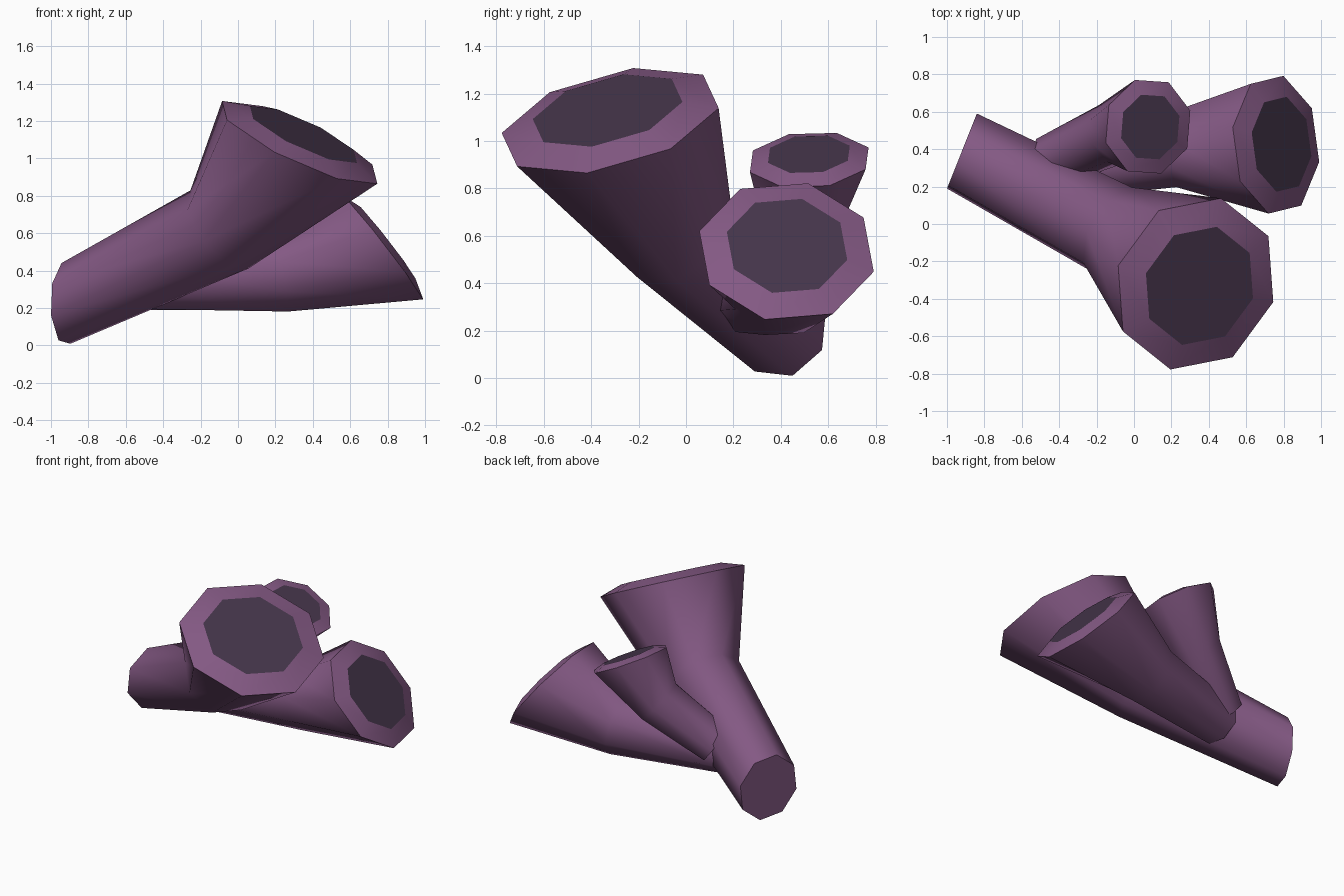
import bpy, bmesh, math
from mathutils import Vector

if "Cube" in bpy.data.objects:
    bpy.data.objects.remove(bpy.data.objects["Cube"])

SIDES = 8


def material(name, color):
    m = bpy.data.materials.new(name)
    m.diffuse_color = (*color, 1)
    m.use_nodes = True
    m.node_tree.nodes["Principled BSDF"].inputs["Base Color"].default_value = m.diffuse_color
    return m


skin = material("purple_skin", (0.23, 0.10, 0.23))
hole = material("dark_mouth", (0.06, 0.036, 0.07))


def ring(bm, center, radius, normal, ref):
    # Regular octagon whose first corner points along ref
    n = Vector(normal).normalized()
    u = Vector(ref)
    u = (u - n * u.dot(n)).normalized()
    v = n.cross(u)
    return [bm.verts.new(Vector(center) + radius * (math.cos(a) * u + math.sin(a) * v))
            for a in (2 * math.pi * i / SIDES for i in range(SIDES))]


def tube(name, base, bend, mouth, ref):
    # base, bend and mouth are (center, radius, normal)
    bm = bmesh.new()
    c, r, n = mouth
    n = Vector(n).normalized()
    lip = (Vector(c) + n * r * 0.1, r * 0.69, n)
    rings = [ring(bm, *s, ref) for s in (base, bend, mouth, lip)]
    for a, b in zip(rings, rings[1:]):
        for i in range(SIDES):
            j = (i + 1) % SIDES
            bm.faces.new((a[i], a[j], b[j], b[i]))
    bm.faces.new(rings[0][::-1])
    bm.faces.new(rings[-1]).material_index = 1
    bmesh.ops.recalc_face_normals(bm, faces=bm.faces)
    me = bpy.data.meshes.new(name)
    bm.to_mesh(me)
    bm.free()
    me.materials.append(skin)
    me.materials.append(hole)
    ob = bpy.data.objects.new(name, me)
    bpy.context.collection.objects.link(ob)
    bpy.ops.object.select_all(action='DESELECT')
    ob.select_set(True)
    bpy.context.view_layer.objects.active = ob
    bpy.ops.object.shade_smooth_by_angle(angle=math.radians(50))
    # Keep the dark mouth disc flat
    for p in me.polygons:
        if p.material_index == 1:
            p.use_smooth = False


# Large tube running from the foot to the front mouth
tube("main_tube",
     ((-0.92, 0.39, 0.225), 0.225, (0.93, -0.37, 0.0)),
     ((-0.10, -0.04, 0.62), 0.26, (0.73, -0.42, 0.54)),
     ((0.33, -0.32, 1.086), 0.48, (0.417, -0.224, 0.88)),
     (0.42, -0.10, -0.21))

# Low branch to the right
tube("right_branch",
     ((-0.48, 0.27, 0.34), 0.16, (0.97, 0.18, 0.06)),
     ((0.22, 0.40, 0.38), 0.215, (0.97, 0.10, 0.20)),
     ((0.759, 0.424, 0.534), 0.38, (0.787, 0.058, 0.615)),
     (0.23, -0.09, -0.28))

# Small upright branch at the back
tube("back_branch",
     ((-0.46, 0.33, 0.39), 0.14, (0.75, 0.33, 0.57)),
     ((-0.12, 0.48, 0.66), 0.17, (0.70, 0.26, 0.67)),
     ((0.075, 0.52, 0.92), 0.265, (0.45, -0.06, 0.89)),
     (-0.075, 0.26, 0.05))
